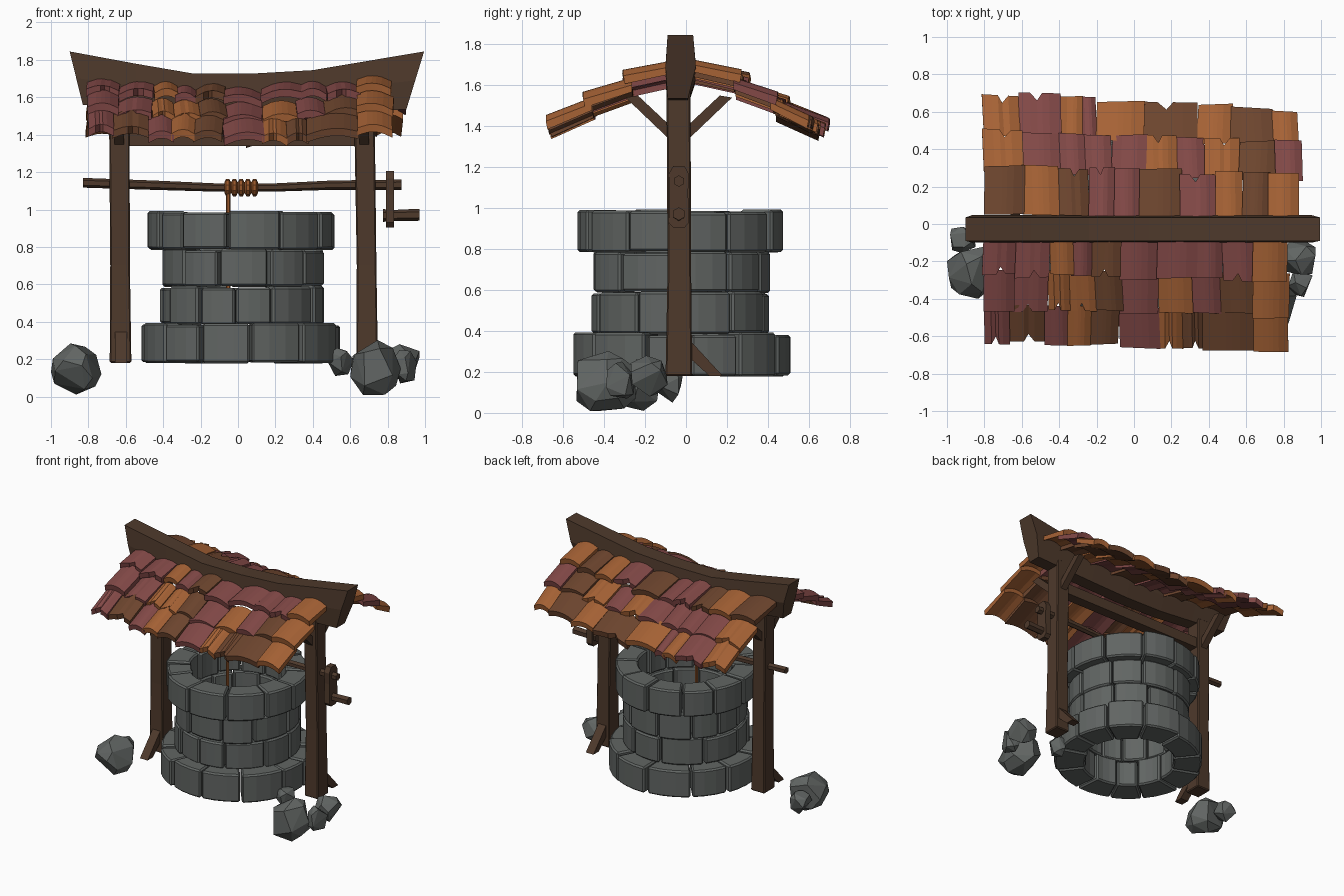
import bpy, bmesh, math, random
from mathutils import Vector

if "Cube" in bpy.data.objects:
    bpy.data.objects.remove(bpy.data.objects["Cube"])

random.seed(11)
R = random.uniform


def material(name, r, g, b):
    m = bpy.data.materials.new(name)
    lin = [((c / 255 + 0.055) / 1.055) ** 2.4 for c in (r, g, b)]
    m.diffuse_color = (*lin, 1)
    m.use_nodes = True
    m.node_tree.nodes["Principled BSDF"].inputs["Base Color"].default_value = m.diffuse_color
    return m


STONE = material("grey stone", 97, 101, 99)
WOOD = material("dark wood", 78, 57, 43)
ROPE = material("rope", 150, 86, 42)
ORANGE = material("orange tile", 166, 98, 53)
RED = material("red tile", 131, 73, 71)
BROWN = material("brown tile", 109, 69, 46)


def loft(bm, rings, mat=0):
    """Skin a row of closed rings and cap both ends."""
    vs = [[bm.verts.new(p) for p in ring] for ring in rings]
    n = len(vs[0])
    faces = [bm.faces.new(vs[0]), bm.faces.new(vs[-1][::-1])]
    for a, b in zip(vs, vs[1:]):
        faces += [bm.faces.new((a[i], b[i], b[(i + 1) % n], a[(i + 1) % n])) for i in range(n)]
    for f in faces:
        f.material_index = mat


def finish(bm, name, mats, bevel=0):
    bmesh.ops.recalc_face_normals(bm, faces=bm.faces)
    me = bpy.data.meshes.new(name)
    bm.to_mesh(me)
    bm.free()
    for m in mats:
        me.materials.append(m)
    ob = bpy.data.objects.new(name, me)
    bpy.context.collection.objects.link(ob)
    if bevel:
        mod = ob.modifiers.new("chamfer", 'BEVEL')
        mod.width, mod.segments, mod.limit_method = bevel, 1, 'ANGLE'
        mod.angle_limit = math.radians(40)
    return ob


def part(name, rings, mat, bevel=0):
    bm = bmesh.new()
    loft(bm, rings)
    return finish(bm, name, [mat], bevel)


def rect(x0, x1, y0, y1, z):
    return [(x0, y0, z), (x1, y0, z), (x1, y1, z), (x0, y1, z)]


def xring(x, y, z, r, n=6):
    return [(x, y + r * math.sin(math.tau * i / n), z + r * math.cos(math.tau * i / n)) for i in range(n)]


def spans(n, vary):
    """Random cumulative cuts from 0 to 1."""
    w = [R(1 - vary, 1 + vary) for _ in range(n)]
    cuts = [0]
    for v in w:
        cuts.append(cuts[-1] + v / sum(w))
    return cuts


# Well wall: four courses of curved blocks
CX, CY = 0.02, -0.03
for k, (z0, z1, rout, n) in enumerate([(0.18, 0.39, 0.528, 12), (0.385, 0.59, 0.43, 11),
                                       (0.585, 0.79, 0.435, 11), (0.785, 0.99, 0.495, 12)]):
    bm = bmesh.new()
    cuts = spans(n, 0.25)
    start = R(0, 1)
    for a, b in zip(cuts, cuts[1:]):
        a0, a1 = (a + start) * math.tau + 0.012, (b + start) * math.tau - 0.012
        ro, ri = rout + R(-0.013, 0.013), 0.328 + R(-0.012, 0.012)
        lo, hi = z0 + R(-0.003, 0.008), z1 + R(-0.012, 0.004)
        rings = []
        for t in (0, 1 / 3, 2 / 3, 1):
            c, s = math.cos(a0 + (a1 - a0) * t), math.sin(a0 + (a1 - a0) * t)
            rings.append([(CX + r * c, CY + r * s, z) for r, z in ((ri, lo), (ro, lo), (ro, hi), (ri, hi))])
        loft(bm, rings)
    finish(bm, "stone_course_%d" % (k + 1), [STONE], 0.011)

# Loose rocks: hulls of random points stretched to a size
for i, (x, y, z, rx, ry, rz, n) in enumerate([
        (-0.865, -0.26, 0.147, 0.135, 0.14, 0.137, 20), (-0.915, -0.085, 0.13, 0.068, 0.07, 0.08, 13),
        (0.735, -0.39, 0.155, 0.135, 0.145, 0.147, 20), (0.89, -0.18, 0.18, 0.08, 0.09, 0.10, 15),
        (0.89, -0.32, 0.16, 0.065, 0.07, 0.09, 13), (0.55, -0.20, 0.185, 0.07, 0.07, 0.075, 13)]):
    bm = bmesh.new()
    pts = []
    while len(pts) < n:
        p = Vector((R(-1, 1), R(-1, 1), R(-1, 1)))
        if p.length > 0.1 and all((p.normalized() - q).length > 0.5 for q in pts):
            pts.append(p.normalized())
        elif R(0, 1) < 0.004:
            n -= 1
    ext = [(min(p[a] for p in pts), max(p[a] for p in pts)) for a in range(3)]
    for p in pts:
        q = [2 * (p[a] - ext[a][0]) / (ext[a][1] - ext[a][0]) - 1 for a in range(3)]
        bm.verts.new((x + q[0] * rx, y + q[1] * ry, z + q[2] * rz))
    bmesh.ops.convex_hull(bm, input=bm.verts[:])
    finish(bm, "rock_%d" % (i + 1), [STONE])

# Posts, foot braces and roof braces
PY = -0.035
for side, s, xb, xt in (("left", -1, -0.628, -0.635), ("right", 1, 0.69, 0.675)):
    part(side + "_post", [rect(xb - 0.058, xb + 0.058, PY - 0.065, PY + 0.065, 0.18),
                          rect(xb - 0.055, xb + 0.05, PY - 0.055, PY + 0.06, 0.7),
                          rect(xt - 0.055, xt + 0.055, PY - 0.06, PY + 0.057, 1.58)], WOOD, 0.007)
    part(side + "_foot_brace", [[(xb + dx, PY + s * y, z) for dx, y, z in
                                 ((w, 0.04, 0.37), (w, 0.04, 0.28), (w, 0.15, 0.18), (w, 0.215, 0.18))]
                                for w in (-0.03, 0.035)], WOOD)
    for d, nm in ((-1, "front"), (1, "back")):
        part(side + "_roof_brace_" + nm, [[(xt + w, PY + d * y, z) for y, z in
                                           ((0.04, 1.33), (0.04, 1.40), (0.20, 1.55), (0.26, 1.54))]
                                          for w in (-0.025, 0.025)], WOOD)

# Cross beam between the posts
part("cross_beam", [[(x, PY + y, z) for y, z in ((-0.04, 1.34), (0.04, 1.34), (0.04, 1.42), (-0.04, 1.42))]
                    for x in (-0.66, 0.70)], WOOD)

# Sagging ridge beam with raked ends
ridge = []
for xt, zt, xb, zb in ((-0.90, 1.845, -0.83, 1.56), (-0.55, 1.78, -0.53, 1.535), (-0.24, 1.727, -0.24, 1.51),
                       (0.08, 1.727, 0.08, 1.505), (0.40, 1.745, 0.40, 1.515), (0.995, 1.845, 0.90, 1.535)):
    xm, zm = (xt + xb) / 2, (zt + zb) / 2
    ridge.append([(xb, -0.09, zb), (xb, 0.01, zb), (xm, 0.048, zm), (xt, 0.035, zt), (xt, -0.09, zt), (xm, -0.1, zm)])
part("ridge_beam", ridge, WOOD)

# Roof tiles: per row a colour letter and right edge (in hundredths) for each tile
ROWS = {
    "back": ["B-59 O-40 B-24 R-11 R3 B25 R44 O58 B72 O88",
             "O-59 R-39 R-26 R-12 R6 O23 R38 O56 B76 R90",
             "O-61 R-39 O-28 R-20 O5 B34 O52 B75 O88"],
    "front": ["R-63 R-45 O-33 R-22 B-7 R13 R34 R47 R64 O82",
              "R-64 R-46 O-35 O-21 B-7 R13 O31 R46 B64 O83",
              "R-67 B-48 R-35 O-23 B-8 R13 O26 B37 B64 O82"]}
PROFILE = [(0.04, 0.285, 1.687, 1.638), (0.255, 0.475, 1.60, 1.53), (0.445, 0.655, 1.512, 1.425)]
for side, d, skew in (("front", -1, 0.025), ("back", 1, -0.05)):
    bm = bmesh.new()
    for row, (ya, yb, za, zb) in zip(ROWS[side], PROFILE):
        left = -0.80
        for item in row.split():
            right = int(item[1:]) / 100
            xc, hw = (left + right) / 2, (right - left) / 2 + 0.003
            left = right
            roll, lift, push, yaw = R(-0.13, 0.13), R(-0.012, 0.012), R(-0.012, 0.015), R(-0.06, 0.06)
            sag = 0.05 * (xc / 0.8) ** 2 - 0.02
            notch, at = random.choice((0, 0, 0.04)), random.choice((2, 3))
            rings = []
            for i, t in enumerate((-1, -0.45, -0.12, 0.12, 0.45, 1)):
                x = xc + t * hw
                dz = sag + lift - 0.024 * t * t + math.tan(roll) * t * hw + 0.008
                off = skew * xc / 0.8 * yb / 0.65 + yaw * t * hw
                e = yb + push + off - (notch if i == at else 0)
                xe = x + yaw * 0.2
                rings.append([(x, d * (ya + off * 0.6), za + dz), (x, d * (ya + off * 0.6), za + dz - 0.034),
                              (xe, d * (e - 0.008), zb + dz - 0.04), (xe, d * e, zb + dz)])
            loft(bm, rings, "ORB".index(item[0]))
    finish(bm, side + "_roof_tiles", [ORANGE, RED, BROWN])

# Windlass axle, crank arm and handle
part("axle", [xring(x, PY, z, r) for x, z, r in ((-0.83, 1.143, 0.026), (-0.45, 1.13, 0.025), (-0.1, 1.117, 0.022),
                                               (0.2, 1.118, 0.022), (0.5, 1.13, 0.025), (0.875, 1.132, 0.028))], WOOD)
outline = [(-0.028, 1.205), (0.028, 1.205), (0.05, 1.165), (0.045, 1.08), (0.05, 0.93), (0.028, 0.905),
           (-0.028, 0.905), (-0.05, 0.93), (-0.045, 1.08), (-0.05, 1.165)]
part("crank_arm", [[(x, PY + y, z) for y, z in outline] for x in (0.79, 0.835)], WOOD)
part("crank_handle", [xring(0.775, PY, 0.968, 0.034), xring(0.84, PY, 0.968, 0.03),
                      xring(0.97, PY, 0.972, 0.032)], WOOD)

# Rope coil on the axle and the hanging rope
coil = []
for i in range(5):
    x = -0.072 + i * 0.036
    coil += [xring(x + dx, PY, 1.117, r, 10) for dx, r in ((0, 0.03), (0.009, 0.047), (0.025, 0.047), (0.034, 0.03))]
part("rope_coil", coil, ROPE)
part("hanging_rope", [[(-0.052 + 0.012 * math.cos(i * math.tau / 6), PY - 0.02 + 0.012 * math.sin(i * math.tau / 6), z)
                       for i in range(6)] for z in (0.5, 1.11)], ROPE)
